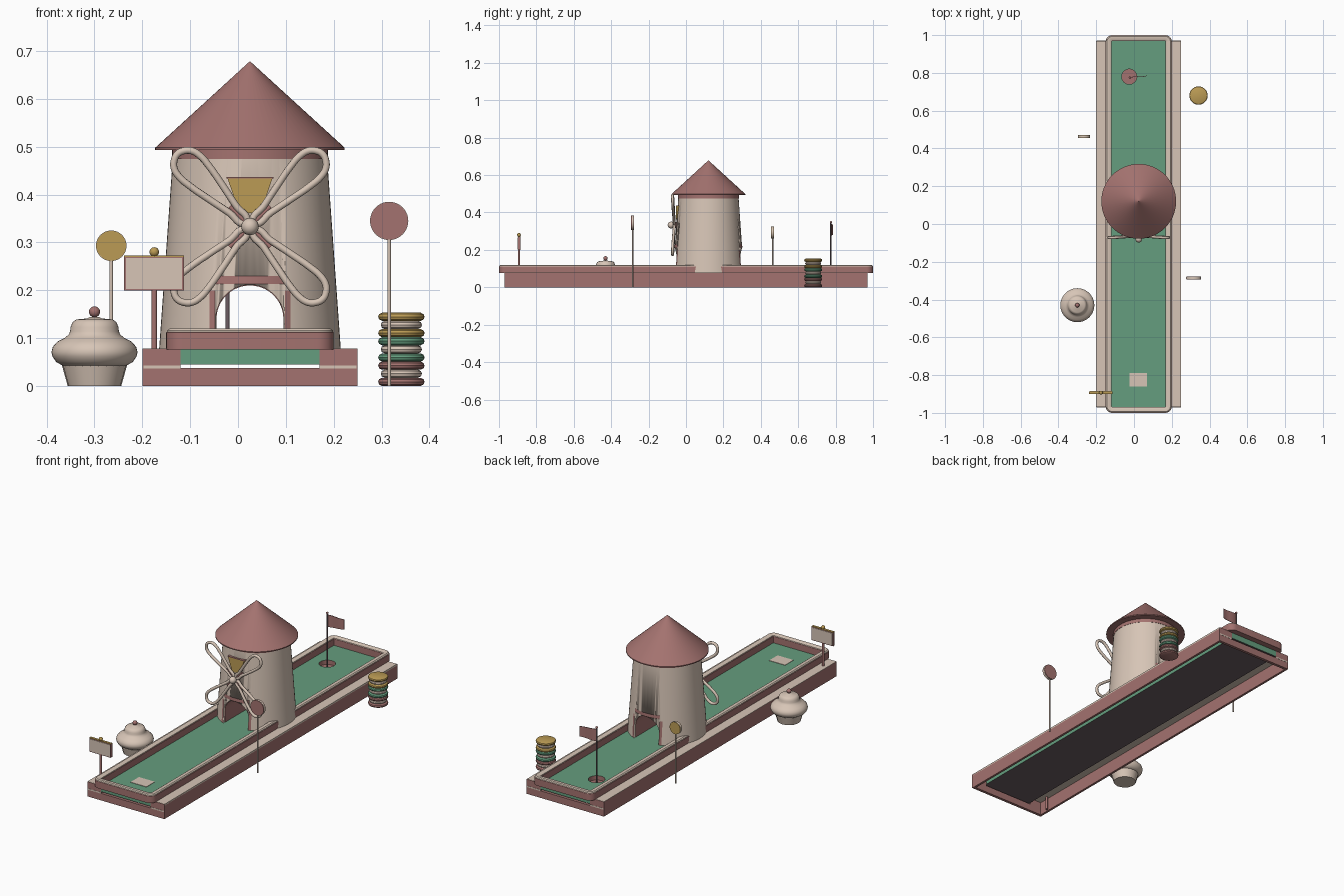
import bpy, bmesh, math
from mathutils import Vector

if "Cube" in bpy.data.objects:
    bpy.data.objects.remove(bpy.data.objects["Cube"])

def mat(name, c):
    m = bpy.data.materials.new(name)
    m.diffuse_color = (*c, 1)
    m.use_nodes = True
    m.node_tree.nodes["Principled BSDF"].inputs["Base Color"].default_value = m.diffuse_color
    return m

PINK = mat("dusty_pink", (.37, .17, .16))
CREAM = mat("cream", (.68, .56, .47))
GREEN = mat("turf_green", (.13, .34, .21))
GOLD = mat("gold", (.50, .33, .09))
DARK = mat("dark_plum", (.15, .11, .125))
CX, TY = .025, .12          # course centre x, tower centre y

def finish(bm, name, mats, smooth=True):
    bmesh.ops.recalc_face_normals(bm, faces=bm.faces)
    me = bpy.data.meshes.new(name)
    bm.to_mesh(me)
    bm.free()
    ob = bpy.data.objects.new(name, me)
    bpy.context.collection.objects.link(ob)
    for m in mats if isinstance(mats, (list, tuple)) else [mats]:
        me.materials.append(m)
    if smooth:
        bpy.ops.object.select_all(action='DESELECT')
        ob.select_set(True)
        bpy.context.view_layer.objects.active = ob
        bpy.ops.object.shade_smooth_by_angle(angle=math.radians(35))
    return ob

def box(name, x0, x1, y0, y1, z0, z1, m):
    bm = bmesh.new()
    bmesh.ops.create_cube(bm, size=1)
    for v in bm.verts:
        v.co = ((x0 + x1) / 2 + v.co.x * (x1 - x0), (y0 + y1) / 2 + v.co.y * (y1 - y0),
                (z0 + z1) / 2 + v.co.z * (z1 - z0))
    return finish(bm, name, m, False)

def lathe(name, x, y, prof, m, n=48, flute=0):
    """Spin a (radius, z) profile about a vertical axis, capping the ends."""
    bm = bmesh.new()
    rings = [[bm.verts.new((x + r * (1 - flute * (i % 2)) * math.cos(2 * math.pi * i / n),
                            y + r * (1 - flute * (i % 2)) * math.sin(2 * math.pi * i / n), z))
              for i in range(n)] for r, z in prof]
    for p, q in zip(rings, rings[1:]):
        for i in range(n):
            bm.faces.new((p[i], p[(i + 1) % n], q[(i + 1) % n], q[i]))
    bm.faces.new(rings[0])
    bm.faces.new(rings[-1])
    return finish(bm, name, m)

def prism(name, pts, y0, y1, m):
    """Extrude an (x, z) outline along y."""
    bm = bmesh.new()
    f = bm.faces.new([bm.verts.new((x, y0, z)) for x, z in pts])
    r = bmesh.ops.extrude_face_region(bm, geom=[f])
    for v in r['geom']:
        if isinstance(v, bmesh.types.BMVert):
            v.co.y = y1
    return finish(bm, name, m)

def ball(name, c, r, m):
    bm = bmesh.new()
    bmesh.ops.create_uvsphere(bm, u_segments=24, v_segments=14, radius=r)
    bmesh.ops.translate(bm, verts=bm.verts, vec=c)
    return finish(bm, name, m)

def rod(name, a, b, r, m, n=16):
    a, b = Vector(a), Vector(b)
    bm = bmesh.new()
    bmesh.ops.create_cone(bm, cap_ends=True, segments=n, radius1=r, radius2=r, depth=(b - a).length)
    bm.transform((b - a).to_track_quat('Z', 'Y').to_matrix().to_4x4())
    bmesh.ops.translate(bm, verts=bm.verts, vec=(a + b) / 2)
    return finish(bm, name, m)

def rounded_ring(name, hx, hy, rad, prof, m):
    """Sweep a closed (inset, z) profile round a rounded rectangle."""
    bm = bmesh.new()
    loops = []
    for ins, z in prof:
        r = max(rad - ins, .004)
        loop = []
        for k, (sx, sy) in enumerate(((1, 1), (-1, 1), (-1, -1), (1, -1))):
            for j in range(9):
                a = (k + j / 8) * math.pi / 2
                loop.append(bm.verts.new((CX + sx * (hx - ins - r) + r * math.cos(a),
                                          sy * (hy - ins - r) + r * math.sin(a), z)))
        loops.append(loop)
    for k, p in enumerate(loops):
        q = loops[(k + 1) % len(loops)]
        for i in range(len(p)):
            j = (i + 1) % len(p)
            bm.faces.new((p[i], p[j], q[j], q[i]))
    return finish(bm, name, m)

def cut(ob, cutter):
    cutter.hide_render = True
    mod = ob.modifiers.new("cut", 'BOOLEAN')
    mod.object, mod.operation, mod.solver = cutter, 'DIFFERENCE', 'EXACT'
    bpy.context.view_layer.objects.active = ob
    bpy.ops.object.modifier_apply(modifier="cut")
    bpy.data.objects.remove(cutter)

# course base: thin pink skirts, cream decks, low end boards
for nm, s in (("left", -1), ("right", 1)):
    xo, xi = CX + s * .225, CX + s * .145
    box(nm + "_skirt", *sorted((xo, xo - s * .012)), -.97, .97, 0, .076, PINK)
    box(nm + "_deck", *sorted((xo, xi)), -.968, .968, .070, .078, CREAM)
    for e in (-1, 1):
        box(nm + "_end_skirt", *sorted((xo, xi)), *sorted((e * .970, e * .955)), 0, .077, PINK)
        box(nm + "_end_trim", *sorted((xo - s * .002, xi)), e * .97 - .001, e * .97 + .001, .036, .043, CREAM)
for nm, e in (("front", -1), ("back", 1)):
    box(nm + "_base_board", -.12, .17, *sorted((e * .97, e * .955)), 0, .037, PINK)

# turf slab with dark underside and a sunk cup
turf = box("turf", -.12, .17, -.969, .969, .045, .078, [GREEN, DARK, PINK])
cut(turf, lathe("cup_cutter", -.025, .78, [(.04, .055), (.04, .1)], GREEN, 32))
for p in turf.data.polygons:
    near = math.hypot(p.center.x + .025, p.center.y - .78) < .045
    p.material_index = 2 if near and .05 < p.center.z < .077 else 1 if p.normal.z < -.5 else 0

# bumper rim and its cap
rounded_ring("bumper_rim", .175, 1, .035,
             [(0, .076), (0, .112), (.004, .114), (.028, .114), (.032, .112), (.032, .076)], PINK)
rounded_ring("bumper_cap", .175, 1, .035,
             [(.001, .112), (.002, .116), (.007, .12), (.024, .12), (.030, .116), (.031, .112)], CREAM)
box("tee_mat", -.025, .068, -.86, -.79, .077, .080, CREAM)

# windmill tower with a tunnel cut through it and a pink lining
def arch(w, spring):
    return [(CX + w * math.cos(math.pi * i / 20), spring + w * math.sin(math.pi * i / 20)) for i in range(21)]

tower = lathe("tower", CX, TY, [(.190, .075), (.160, .495)], CREAM, 64)
cut(tower, prism("tunnel_cutter", [(CX + .0715, .05)] + arch(.0715, .14) + [(CX - .0715, .05)], -.3, .5, PINK))
prism("tunnel_lining", [(CX + .07, .077)] + arch(.07, .14) + [(CX - .07, .077), (CX - .08, .077)]
      + arch(.08, .14)[::-1] + [(CX + .08, .077)], TY - .164, TY + .164, PINK)

def wall_patch(name, x0, x1, z0, z1, m, side):
    """Thin plate following the curve of the tower wall."""
    bm = bmesh.new()
    rows = []
    for z in (z0, z1):
        r = .190 - .030 * (z - .075) / .42 + .0012
        rows.append([bm.verts.new((x, TY + side * math.sqrt(r * r - (x - CX) ** 2), z))
                     for x in (x0 + (x1 - x0) * i / 12 for i in range(13))])
    for i in range(12):
        f = bm.faces.new((rows[0][i], rows[0][i + 1], rows[1][i + 1], rows[1][i]))
    ob = finish(bm, name, m)
    if ob.data.polygons[0].normal.y * side < 0:
        ob.data.flip_normals()

for side in (-1, 1):
    wall_patch("tunnel_lintel", CX - .072, CX + .072, .213, .23, PINK, side)
    for s in (-1, 1):
        wall_patch("tunnel_post", *sorted((CX + s * .073, CX + s * .085)), .08, .20, PINK, side)

# roof, eaves band and window
lathe("eaves_band", CX, TY, [(.163, .474), (.163, .497)], PINK, 64)
lathe("roof", CX, TY, [(.198, .493), (.198, .498), (.001, .678)], PINK, 64)
prism("window", [(CX - .022, .362), (CX + .022, .362), (CX + .047, .434), (CX - .047, .434)], -.053, -.03, GOLD)
box("window_lintel", CX - .049, CX + .049, -.054, -.03, .434, .437, PINK)

# sails: four teardrop loops with short spars, axle and hub
half = [(.012, .004), (.05, .010), (.10, .020), (.15, .029), (.178, .031), (.198, .026), (.21, .014)]
loop = half + [(.2145, 0)] + [(t, -w) for t, w in reversed(half)]
HZ = .333
for k in range(4):
    a = math.pi / 4 + k * math.pi / 2
    ca, sa = math.cos(a), math.sin(a)
    cu = bpy.data.curves.new("sail_loop", 'CURVE')
    cu.dimensions = '3D'
    cu.bevel_depth = .0075
    cu.bevel_resolution = 3
    cu.resolution_u = 6
    sp = cu.splines.new('BEZIER')
    sp.bezier_points.add(len(loop) - 1)
    sp.use_cyclic_u = True
    for bp, (t, w) in zip(sp.bezier_points, loop):
        bp.co = (CX + t * ca - w * sa, -.062 - .01 * t / .21, HZ + t * sa + w * ca)
        bp.handle_left_type = bp.handle_right_type = 'AUTO'
    cu.materials.append(CREAM)
    bpy.context.collection.objects.link(bpy.data.objects.new("sail_loop", cu))
    rod("sail_spar", (CX, -.062, HZ), (CX + .06 * ca, -.062, HZ + .06 * sa), .005, PINK)
rod("sail_axle", (CX, -.03, HZ), (CX, -.08, HZ), .015, PINK)
ball("sail_hub", (CX, -.08, HZ), .018, CREAM)

# flag
rod("flag_pole", (-.022, .775, .055), (-.022, .775, .348), .004, DARK)
ball("flag_finial", (-.022, .775, .348), .006, PINK)
bm = bmesh.new()
cols = []
for i in range(13):
    u = i / 12
    y = .775 + .01 * u + .002 * math.sin(u * 6.28)
    cols.append([bm.verts.new((-.022 + .092 * u, y + d, z))
                 for d, z in ((-.0015, .275 + .006 * u), (-.0015, .34 - .006 * u),
                              (.0015, .34 - .006 * u), (.0015, .275 + .006 * u))])
for p, q in zip(cols, cols[1:]):
    for j in range(4):
        bm.faces.new((p[j], p[(j + 1) % 4], q[(j + 1) % 4], q[j]))
bm.faces.new(cols[0])
bm.faces.new(cols[-1])
finish(bm, "flag", PINK)

# sign board
rod("sign_post", (-.175, -.893, 0), (-.175, -.893, .272), .006, PINK)
box("sign_frame", -.238, -.113, -.899, -.886, .199, .270, PINK)
box("sign_top_trim", -.238, -.113, -.899, -.886, .270, .273, GOLD)
for nm, y in (("front", -.899), ("back", -.886)):
    box("sign_face_" + nm, -.234, -.117, y - .002, y + .002, .203, .267, CREAM)
ball("sign_knob", (-.175, -.893, .28), .010, GOLD)

# cupcake
lathe("cupcake_wrapper", -.3, -.43, [(.056, 0), (.070, .05)], CREAM, 48, .025)
lathe("cupcake_frosting", -.3, -.43, [(.066, .042), (.08, .05), (.088, .062), (.09, .071), (.087, .082), (.077, .093),
      (.063, .1), (.054, .107), (.051, .114), (.05, .123), (.046, .133), (.038, .139), (.015, .141), (.01, .144)], CREAM)
ball("cupcake_cherry", (-.3, -.43, .155), .0115, PINK)

# stack of sandwich biscuits
for i, m in enumerate((PINK, CREAM, PINK, GREEN, CREAM, GREEN, GOLD, CREAM, GOLD)):
    R, z, h = (.043 if i % 3 == 1 else .0485), i * .017, .017
    lathe("biscuit_filling" if i % 3 == 1 else "biscuit_shell", .3415, .68,
          [(R - .008, z), (R - .002, z + h * .18), (R, z + h * .5), (R - .002, z + h * .82), (R - .008, z + h)], m, 40)

# lollipops: two coloured faces around a cream core
for nm, x, y, z, r, m in (("gold", -.265, .463, .293, .032, GOLD), ("pink", .316, -.285, .345, .04, PINK)):
    rod(nm + "_lollipop_stick", (x, y, 0), (x, y, z - r + .008), .0035, CREAM)
    rod(nm + "_lollipop_core", (x, y - .005, z), (x, y + .005, z), r, CREAM, 40)
    for s in (-1, 1):
        rod(nm + "_lollipop_face", (x, y + s * .004, z), (x, y + s * .008, z), r - .001, m, 40)
